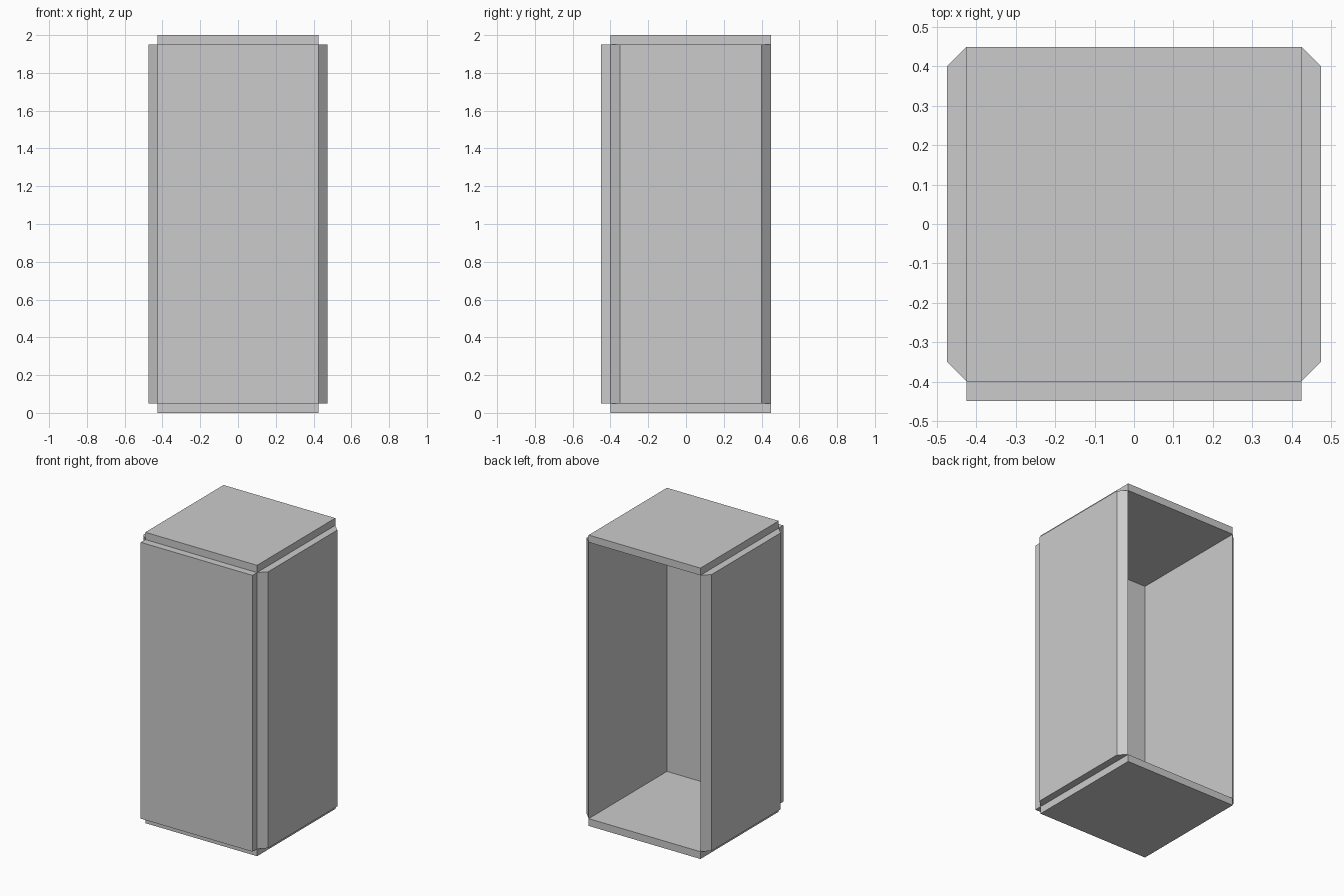
import bpy
import bmesh

cube = bpy.data.objects.get("Cube")
if cube:
    bpy.data.objects.remove(cube, do_unlink=True)

grey = bpy.data.materials.new("light_grey")
grey.use_nodes = True
COLOUR = (0.6, 0.6, 0.6, 1)
grey.diffuse_color = COLOUR
grey.node_tree.nodes["Principled BSDF"].inputs["Base Color"].default_value = COLOUR

HALF, THICK, HEIGHT = 0.425, 0.05, 2.0
FRONT, BACK = -0.4, 0.45


def prism(name, outline, z0, z1):
    """Extrude a plan outline between two heights."""
    bm = bmesh.new()
    base = bm.faces.new([bm.verts.new((x, y, z0)) for x, y in outline])
    top = bmesh.ops.extrude_face_region(bm, geom=[base])["geom"]
    verts = [v for v in top if isinstance(v, bmesh.types.BMVert)]
    bmesh.ops.translate(bm, verts=verts, vec=(0, 0, z1 - z0))
    bmesh.ops.recalc_face_normals(bm, faces=bm.faces)
    mesh = bpy.data.meshes.new(name)
    bm.to_mesh(mesh)
    bm.free()
    mesh.materials.append(grey)
    obj = bpy.data.objects.new(name, mesh)
    bpy.context.collection.objects.link(obj)


def rectangle(y0, y1):
    return [(-HALF, y0), (HALF, y0), (HALF, y1), (-HALF, y1)]


# Top and bottom boards
prism("bottom_board", rectangle(FRONT, BACK), 0, THICK)
prism("top_board", rectangle(FRONT, BACK), HEIGHT - THICK, HEIGHT)

# Front door panel, the back stays open
prism("front_panel", rectangle(FRONT - THICK, FRONT), THICK, HEIGHT - THICK)

# Side panels with mitred vertical edges
for side, s in (("left", 1), ("right", -1)):
    outer = HALF + THICK
    outline = [(s * HALF, FRONT), (s * outer, FRONT + THICK),
               (s * outer, BACK - THICK), (s * HALF, BACK)]
    prism(side + "_side_panel", outline, THICK, HEIGHT - THICK)
